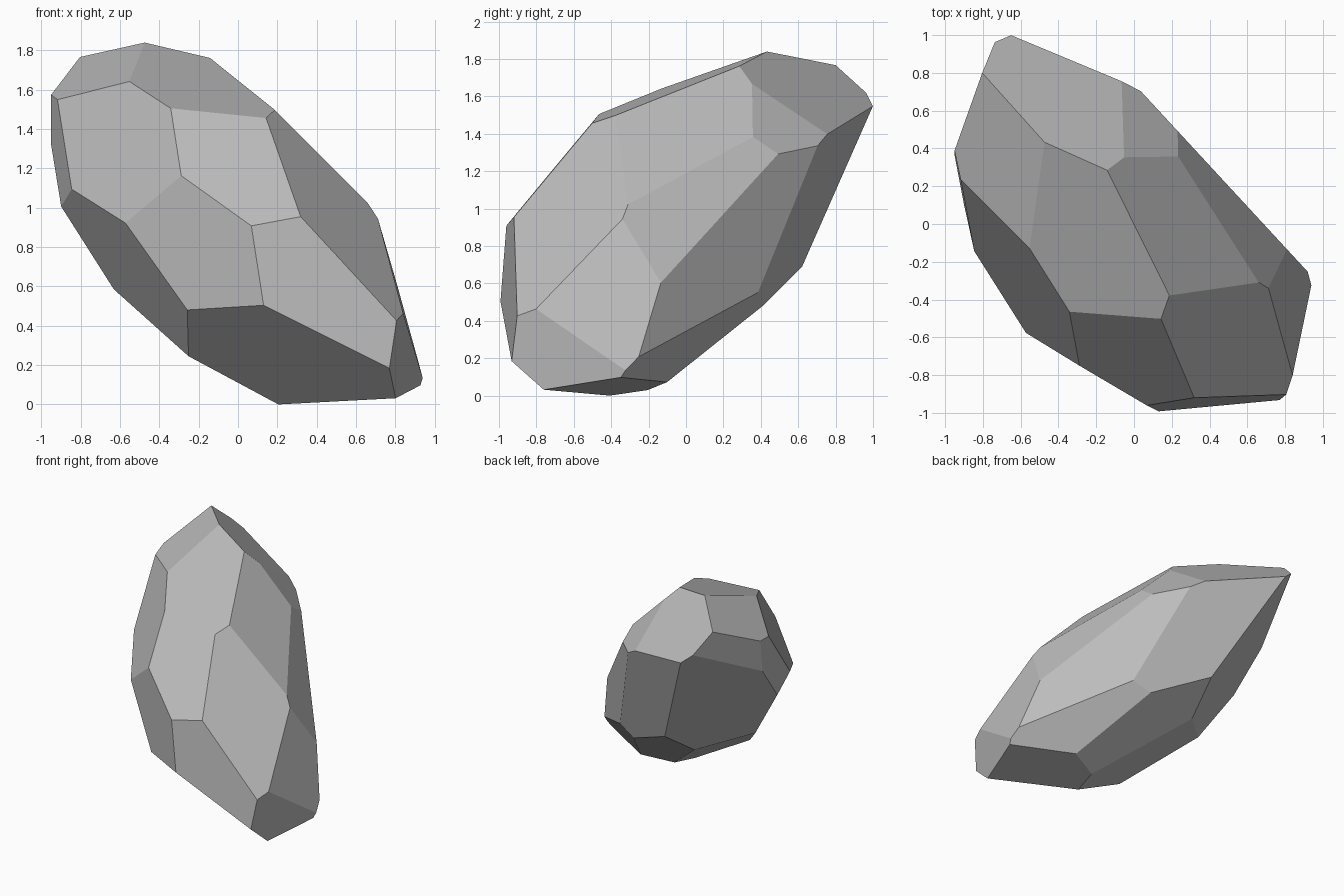
import bpy
import bmesh
from mathutils import Vector

default_cube = bpy.data.objects.get("Cube")
if default_cube:
    bpy.data.objects.remove(default_cube, do_unlink=True)

# Height of the stone's middle above the ground
MIDDLE = Vector((0, 0, 0.92))

# Each chisel cut is the facet's closest point to the middle of the stone;
# the facet faces straight away from the middle through that point.
front_cuts = [
    (-.521, -.446, .291),   # upper left
    (.004, -.559, .467),    # upper middle
    (-.406, -.676, -.010),  # centre
    (.135, -.940, .094),    # lower right
    (-.270, -.513, -.635),  # underside
]
side_cuts = [
    (-.555, -.232, -.299),
    (-.841, -.180, .017),
    (-.937, .351, -.037),
    (.425, -.281, .383),
    (.430, .157, .219),
    (.670, -.010, .188),
    (1.025, -.295, -.119),
]
top_cuts = [
    (-.410, -.214, .772),
    (.047, -.231, .639),
    (.361, .034, .365),
    (.294, .372, .544),
]
back_cuts = [
    (.370, .342, 0),
    (.376, .268, .384),
    (.174, .503, -.139),
    (.263, .436, -.358),
]
bottom_cuts = [
    (.109, .106, -.872),
    (-.062, .334, -.464),
    (-.403, .308, -.328),
]
# Foot of the last underside facet, given by its slope and distance
slope = Vector((-.1905, .0868, -.3329))
bottom_cuts.append(slope * (.2325 / slope.length_squared))


def chisel(bm, point):
    """Slice away everything beyond the facet and cap the opening."""
    geometry = bm.verts[:] + bm.edges[:] + bm.faces[:]
    result = bmesh.ops.bisect_plane(
        bm, geom=geometry, dist=1e-5,
        plane_co=point, plane_no=Vector(point).normalized(),
        clear_outer=True)
    rim = [e for e in result["geom_cut"]
           if isinstance(e, bmesh.types.BMEdge) and e.is_boundary]
    if rim:
        bmesh.ops.edgenet_fill(bm, edges=rim)


# Stone material
stone = bpy.data.materials.new("stone grey")
stone.use_nodes = True
colour = (0.5, 0.5, 0.5, 1)
stone.diffuse_color = colour
shader = next(n for n in stone.node_tree.nodes if n.type == "BSDF_PRINCIPLED")
shader.inputs["Base Color"].default_value = colour

# Rock: a rough block chiselled down facet by facet
bm = bmesh.new()
bmesh.ops.create_cube(bm, size=4)
for cut in front_cuts + side_cuts + top_cuts + back_cuts + bottom_cuts:
    chisel(bm, cut)
bmesh.ops.recalc_face_normals(bm, faces=bm.faces[:])

# Stand the rock on the ground
bmesh.ops.translate(bm, verts=bm.verts[:], vec=MIDDLE)
lowest = min(v.co.z for v in bm.verts)
bmesh.ops.translate(bm, verts=bm.verts[:], vec=(0, 0, -lowest))

mesh = bpy.data.meshes.new("rock")
bm.to_mesh(mesh)
bm.free()
mesh.materials.append(stone)
rock = bpy.data.objects.new("rock", mesh)
bpy.context.collection.objects.link(rock)
